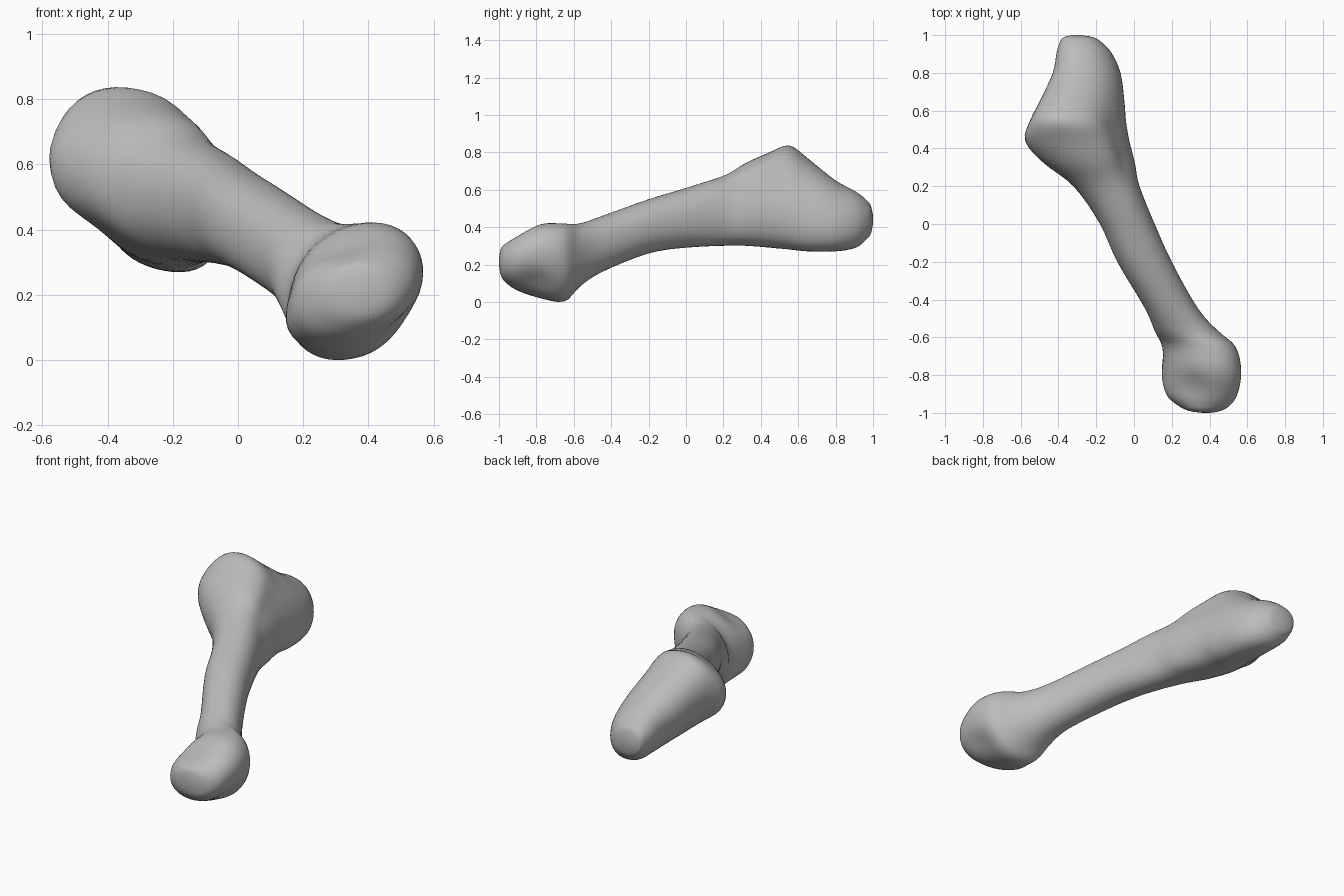
import bpy, bmesh
from math import sin, cos, pi, copysign, exp
from mathutils import Vector

cube = bpy.data.objects.get("Cube")
if cube:
    bpy.data.objects.remove(cube, do_unlink=True)

SIDES = 48      # points around each cross-section
STEPS = 4       # rings between neighbouring stations
SQUARE = 0.93   # below one makes the sections slightly boxy

# Stations along the bone: y, x min, x max, z min, z max, skew, bulge
STATIONS = [
    (-1, .36, .4, .2, .24, 0, 0),
    (-.99, .29, .46, .14, .29, 0, 0),
    (-.96, .23, .51, .1, .32, .1, 0),
    (-.9, .17, .55, .06, .36, .2, 0),
    (-.78, .16, .57, .02, .42, .2, 0),
    (-.65, .15, .54, 0, .42, .2, 0),
    (-.57, .11, .45, .08, .42, 0, 0),
    (-.45, .06, .34, .16, .46, -.1, 0),
    (-.2, -.09, .2, .26, .55, -.1, 0),
    (0, -.18, .11, .29, .61, -.1, 0),
    (.2, -.32, .03, .3, .68, -.1, .15),
    (.32, -.48, .01, .3, .75, -.15, .25),
    (.44, -.58, -.02, .29, .8, -.2, .25),
    (.55, -.55, -.04, .28, .84, -.35, .1),
    (.65, -.5, -.05, .27, .77, -.4, .05),
    (.8, -.43, -.07, .27, .65, -.3, 0),
    (.91, -.41, -.12, .29, .59, -.2, 0),
    (.97, -.39, -.18, .34, .54, -.15, 0),
    (.99, -.37, -.22, .37, .51, -.1, 0),
    (1, -.33, -.28, .42, .46, -.1, 0),
]

# Gentle hollows in the surface (negative depth swells it): centre, radius, depth
HOLLOWS = [
    (Vector((.3, -.86, .36)), .1, .03),
    (Vector((.53, -.8, .08)), .1, .03),
    (Vector((.16, -.8, .09)), .08, -.03),
    (Vector((-.1, .48, .68)), .14, .04),
    (Vector((-.02, .32, .66)), .12, .04),
    (Vector((-.45, .42, .38)), .12, .03),
]


def blend(a, b, c, d, t):
    """Smooth curve from b to c, guided by the neighbours a and d."""
    return 0.5 * (2 * b + (c - a) * t + (2 * a - 5 * b + 4 * c - d) * t * t
                  + (3 * b - a - 3 * c + d) * t ** 3)


def soft(value):
    return copysign(abs(value) ** SQUARE, value)


def smooth_stations(rows):
    result = []
    last = len(rows) - 1
    for i in range(last):
        near = [rows[max(0, min(last, i + k))] for k in (-1, 0, 1, 2)]
        for s in range(STEPS):
            result.append([blend(*column, s / STEPS) for column in zip(*near)])
    result.append(rows[-1])
    return result


def section(row):
    """One rounded, skewed outline that fills its bounds."""
    y, left, right, low, high, skew, bulge = row
    points = []
    for i in range(SIDES):
        angle = 2 * pi * i / SIDES
        across = soft(cos(angle)) + bulge * sin(angle) ** 2
        up = soft(sin(angle + skew))
        points.append(Vector(((left + right) / 2 + across * (right - left) / 2, y,
                              (low + high) / 2 + up * (high - low) / 2)))
    return points


def build_bone():
    bm = bmesh.new()
    rings = [[bm.verts.new(p) for p in section(row)]
             for row in smooth_stations(STATIONS)]
    for first, second in zip(rings, rings[1:]):
        for i in range(SIDES):
            j = (i + 1) % SIDES
            bm.faces.new((first[i], first[j], second[j], second[i]))
    # Rounded end caps
    for ring in (rings[0], rings[-1]):
        bm.faces.new(ring)
    bmesh.ops.recalc_face_normals(bm, faces=bm.faces)

    # Press in the hollows along the surface normals
    bm.normal_update()
    for centre, radius, depth in HOLLOWS:
        for v in bm.verts:
            fall = exp(-((v.co - centre).length / radius) ** 2)
            v.co -= v.normal * depth * fall
    for _ in range(2):
        bmesh.ops.smooth_vert(bm, verts=bm.verts, factor=0.4,
                              use_axis_x=True, use_axis_y=True, use_axis_z=True)
    for face in bm.faces:
        face.smooth = True
    mesh = bpy.data.meshes.new("bone")
    bm.to_mesh(mesh)
    bm.free()
    bone = bpy.data.objects.new("bone", mesh)
    bpy.context.collection.objects.link(bone)
    return bone


# Plain grey surface
grey = bpy.data.materials.new("bone grey")
grey.use_nodes = True
colour = (0.5, 0.5, 0.5, 1)
grey.diffuse_color = colour
grey.node_tree.nodes["Principled BSDF"].inputs["Base Color"].default_value = colour

bone = build_bone()
bone.data.materials.append(grey)
